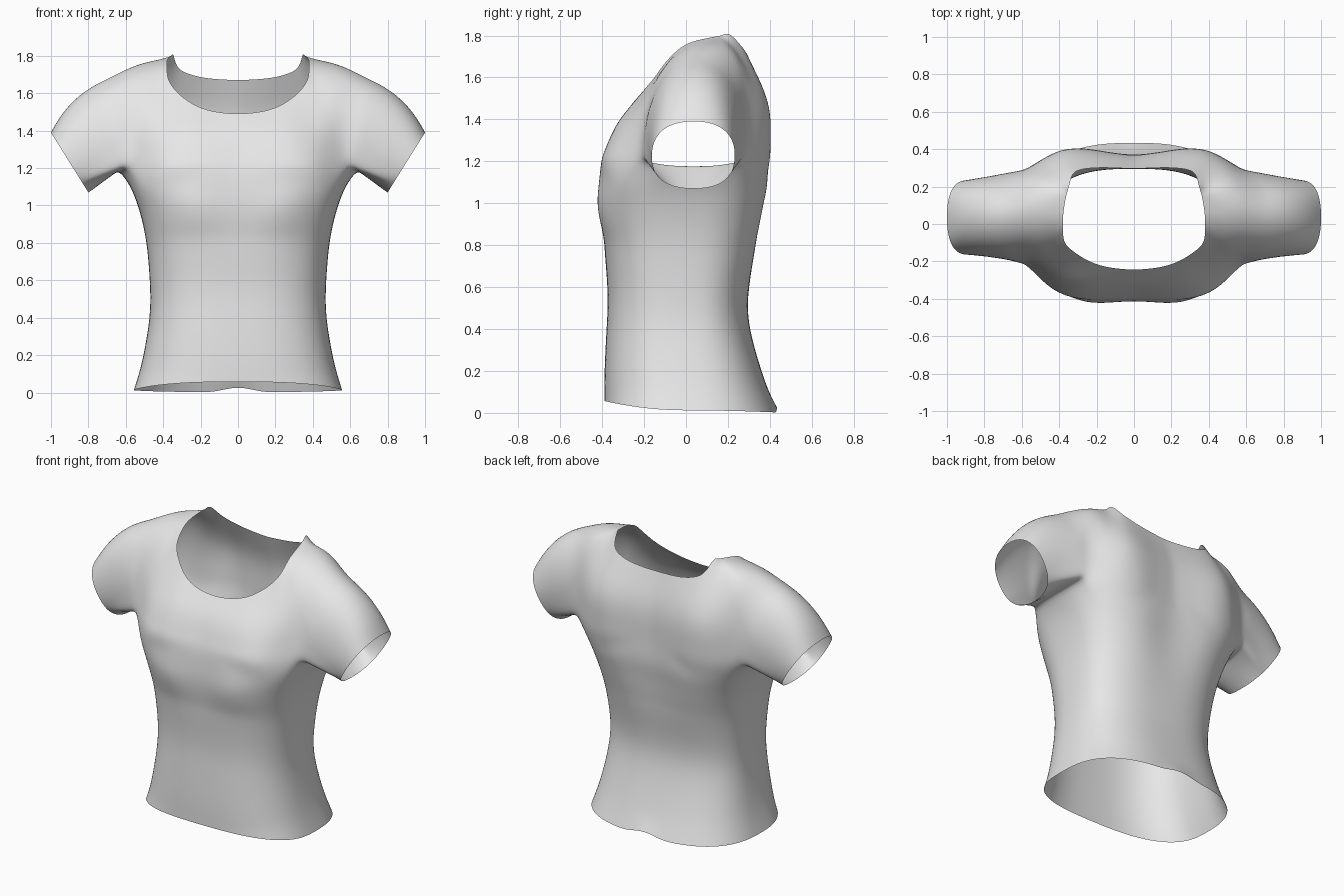
import bpy, bmesh, math
from mathutils import Vector

cube = bpy.data.objects.get("Cube")
if cube:
    bpy.data.objects.remove(cube, do_unlink=True)


def spline(points, steps):
    """Smooth curve through the points, sampled 'steps' times per span."""
    p = [Vector(q) for q in points]
    p = [2 * p[0] - p[1]] + p + [2 * p[-1] - p[-2]]
    out = []
    for i in range(1, len(p) - 2):
        a, b, c, d = p[i - 1:i + 3]
        for s in range(steps):
            t = s / steps
            out.append(0.5 * (2 * b + (c - a) * t + (2 * a - 5 * b + 4 * c - d) * t ** 2
                              + (3 * b - a - 3 * c + d) * t ** 3))
    return out + [p[-2]]


def spow(v, e):
    return math.copysign(abs(v) ** e, v)


def clamp(v):
    return max(0, min(1, v))


# Guide lines of the left half, from centre front over the shoulder to centre back
neck = [(0, -.245, 1.49), (.12, -.235, 1.5), (.23, -.205, 1.535), (.32, -.15, 1.6),
        (.372, -.1, 1.67), (.38, -.03, 1.74), (.38, .03, 1.77), (.375, .08, 1.783),
        (.365, .14, 1.795), (.357, .17, 1.8), (.345, .21, 1.808),
        (.32, .28, 1.73), (.22, .3, 1.69), (.11, .3, 1.675), (0, .295, 1.67)]
yoke = [(0, -.33, 1.37), (.14, -.335, 1.37), (.28, -.325, 1.38), (.4, -.275, 1.4),
        (.49, -.21, 1.46), (.52, -.13, 1.61), (.54, -.04, 1.705), (.545, .065, 1.748),
        (.54, .165, 1.742), (.52, .25, 1.685),
        (.48, .33, 1.53), (.38, .39, 1.47), (.27, .397, 1.46), (.13, .377, 1.45), (0, .36, 1.45)]
chest = [(0, -.397, 1.2), (.15, -.408, 1.2), (.3, -.405, 1.2), (.43, -.357, 1.2),
         (.58, -.22, 1.215), (.65, -.193, 1.4), (.69, -.11, 1.59), (.7, .04, 1.682),
         (.69, .19, 1.62), (.65, .28, 1.43),
         (.59, .285, 1.215), (.45, .37, 1.2), (.3, .405, 1.2), (.15, .385, 1.2), (0, .367, 1.2)]
underarm = [(.58, -.22, 1.215), (.62, -.1, 1.195), (.635, .04, 1.19), (.62, .17, 1.195), (.59, .285, 1.215)]
# Torso sections: height, half width, front depth, back depth
torso = [(1.1, .573, -.405, .408), (1, .535, -.407, .387), (.9, .508, -.4, .367),
         (.83, .495, -.39, .35), (.75, .483, -.387, .335), (.55, .468, -.37, .29),
         (.4, .47, -.38, .3), (.2, .505, -.39, .36), (.1, .53, -.39, .395), (0, .558, -.39, .435)]

bm = bmesh.new()


def ring(points):
    return [bm.verts.new(p) for p in points]


def bridge(a, b, closed=False):
    n = len(a)
    for i in range(n if closed else n - 1):
        j = (i + 1) % n
        bm.faces.new((a[j], a[i], b[i], b[j]))


# Yoke: neckline down to the chest and sleeve tops
SPAN = 2
columns = list(zip(*(spline(line, SPAN) for line in (neck, yoke, chest))))
columns = [spline(c, 3) for c in columns]
rows = [ring(r) for r in zip(*columns)]
for upper, lower in zip(rows, rows[1:]):
    bridge(upper, lower)

# Split the yoke edge into the sleeve opening and the torso opening
rim = rows[-1]
first, last = 4 * SPAN, 10 * SPAN
pit = ring(spline(underarm, SPAN)[1:-1])
armhole = rim[first:last + 1] + pit[::-1]
waist = rim[:first + 1] + pit + rim[last:]

# Torso down to the hem, boxier towards the chest
upper = waist
for z, w, front, back in torso:
    points = []
    count = len(waist) - 1
    power = .75 - .13 * clamp((z - .7) / .4)
    for j in range(count + 1):
        angle = math.pi * j / count
        x = w * spow(math.sin(angle), power) if 0 < j < count else 0
        c = spow(math.cos(angle), power)
        y = -c * (-front if c > 0 else back)
        if c > 0:    # bust
            y -= .03 * math.exp(-((x - .23) / .16) ** 2 - ((z - 1) / .13) ** 2)
        else:        # hollow along the spine
            y -= .042 * clamp((z - .65) / .4) * math.exp(-(x / .17) ** 2)
        height = z
        if z == 0:   # wavy hem with a small notch at the back
            height = .012 + (.045 * c * c if c > 0 else -.01 * c * c)
            height += .035 if j == count else 0
        points.append((x, y, height))
    lower = ring(points)
    bridge(upper, lower)
    upper = lower

# Short sleeve sweeping outward and down to the cuff
upper = armhole
STEPS = 5
starts = [v.co.copy() for v in armhole]
for s in range(1, STEPS + 1):
    t = s / STEPS
    points = []
    for p in starts:
        a = math.atan2((p.z - 1.42) / .25, (p.y - .04) / .23)
        side, rise = spow(math.cos(a), .85), spow(math.sin(a), .85)
        cuff = Vector((.9 + .102 * rise, .035 + .203 * side, 1.23 + .163 * rise))
        bulge = Vector((.6, 0, .7)) * (.18 * t * (1 - t) * max(0, rise))
        points.append(p.lerp(cuff, t) + bulge)
    lower = ring(points)
    bridge(upper, lower, True)
    upper = lower

# Make the faces point outward
bmesh.ops.recalc_face_normals(bm, faces=bm.faces)
bm.faces.ensure_lookup_table()
if bm.faces[0].normal.y > 0:
    bmesh.ops.reverse_faces(bm, faces=bm.faces)

mesh = bpy.data.meshes.new("shirt")
bm.to_mesh(mesh)
bm.free()
shirt = bpy.data.objects.new("shirt", mesh)
bpy.context.collection.objects.link(shirt)

# Plain light cloth
cloth = bpy.data.materials.new("light grey cloth")
cloth.use_nodes = True
colour = (.8, .8, .8, 1)
cloth.diffuse_color = colour
cloth.node_tree.nodes["Principled BSDF"].inputs["Base Color"].default_value = colour
mesh.materials.append(cloth)

mirror = shirt.modifiers.new("mirror", 'MIRROR')
mirror.merge_threshold = .001
smooth = shirt.modifiers.new("smooth", 'SUBSURF')
smooth.levels = smooth.render_levels = 2
for face in mesh.polygons:
    face.use_smooth = True
